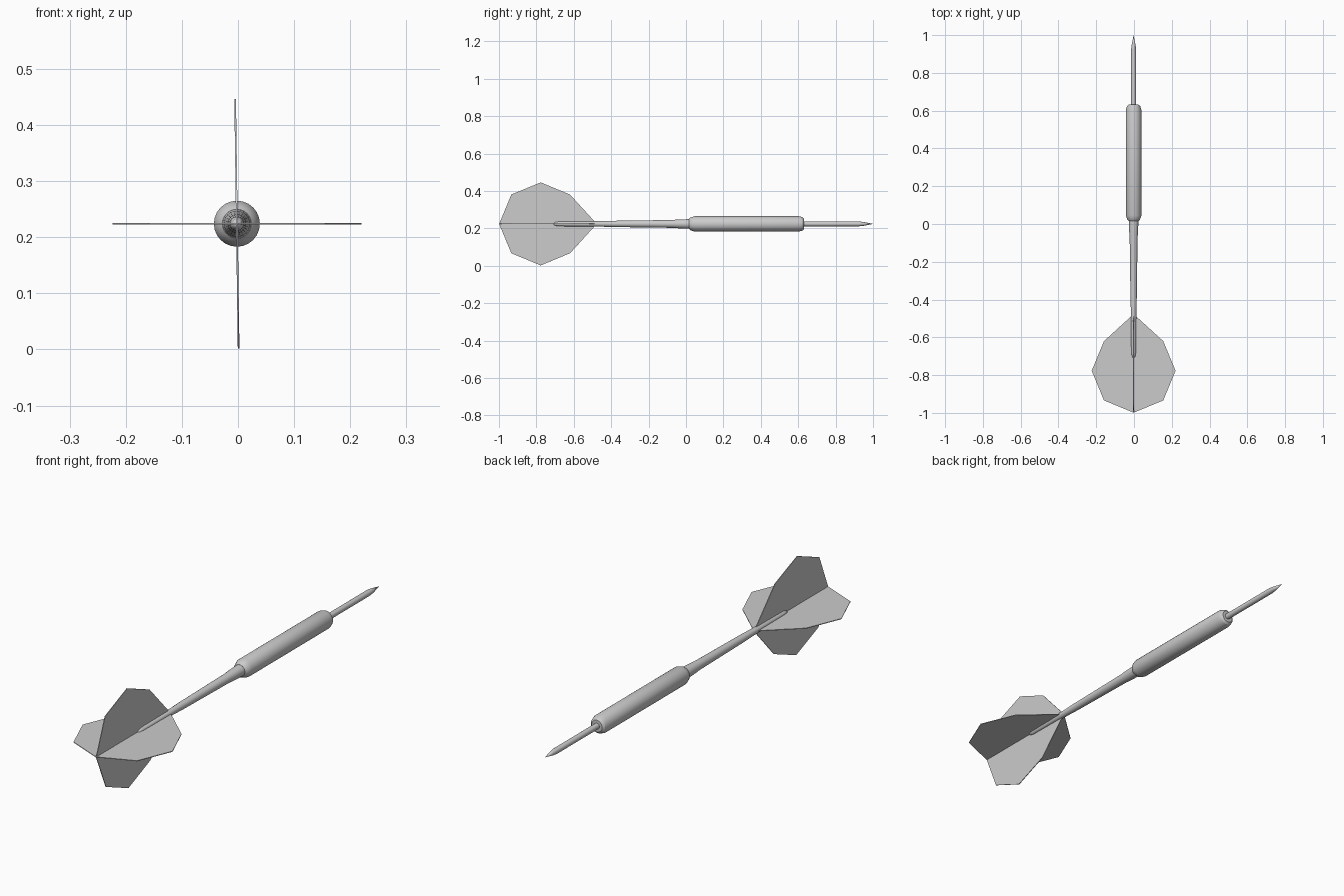
import bpy, bmesh, math
from mathutils import Matrix, Vector

if "Cube" in bpy.data.objects:
    bpy.data.objects.remove(bpy.data.objects["Cube"], do_unlink=True)

AXIS = Vector((-0.002, 0, 0.224))

grey = bpy.data.materials.new("plain grey")
grey.use_nodes = True
grey.diffuse_color = (0.6, 0.6, 0.6, 1)
grey.node_tree.nodes["Principled BSDF"].inputs["Base Color"].default_value = (0.6, 0.6, 0.6, 1)


def finish(name, bm, smooth):
    bmesh.ops.recalc_face_normals(bm, faces=bm.faces)
    mesh = bpy.data.meshes.new(name)
    bm.to_mesh(mesh)
    bm.free()
    mesh.materials.append(grey)
    obj = bpy.data.objects.new(name, mesh)
    obj.location = AXIS
    bpy.context.collection.objects.link(obj)
    if smooth:
        bpy.ops.object.select_all(action="DESELECT")
        obj.select_set(True)
        bpy.context.view_layer.objects.active = obj
        bpy.ops.object.shade_smooth_by_angle(angle=math.radians(30))
    return obj


def turned(name, profile, sides=24):
    """Lathe (position, radius) pairs around the long axis."""
    bm = bmesh.new()
    verts = [bm.verts.new((r, y, 0)) for y, r in profile]
    edges = [bm.edges.new(pair) for pair in zip(verts, verts[1:])]
    bmesh.ops.spin(bm, geom=verts + edges, cent=(0, 0, 0), axis=(0, 1, 0),
                   angle=math.tau, steps=sides, use_duplicate=False)
    bmesh.ops.remove_doubles(bm, verts=bm.verts, dist=0.0001)
    return finish(name, bm, True)


# Turned body: needle, grip and tapering shaft
turned("needle", [(0.6, 0), (0.6, 0.013), (0.925, 0.013), (0.95, 0.010), (1.0, 0)])
turned("barrel", [(0.015, 0), (0.015, 0.026), (0.022, 0.033), (0.045, 0.041),
                  (0.605, 0.041), (0.624, 0.035), (0.632, 0.026), (0.632, 0)])
turned("shaft", [(0.03, 0), (0.03, 0.026), (-0.05, 0.023), (-0.07, 0.021),
                 (-0.40, 0.0165), (-0.46, 0.0145), (-0.68, 0.0125),
                 (-0.70, 0.009), (-0.712, 0)])

# Flight blades: half an octagon with its front corner drawn out along the shaft
RADIUS, CENTRE = 0.222, -0.777
blade = [(0, -0.477)]
for i in range(1, 5):
    a = i * math.pi / 4
    blade.append((RADIUS * math.sin(a), CENTRE + RADIUS * math.cos(a)))

names = ["left_flight", "top_flight", "right_flight", "bottom_flight"]
turns = [0, -90.8, 180, 89.2]
for name, turn in zip(names, turns):
    bm = bmesh.new()
    face = bm.faces.new([bm.verts.new((x, y, -0.0015)) for x, y in blade])
    moved = bmesh.ops.extrude_face_region(bm, geom=[face])["geom"]
    bmesh.ops.translate(bm, vec=(0, 0, 0.003),
                        verts=[g for g in moved if isinstance(g, bmesh.types.BMVert)])
    bm.transform(Matrix.Rotation(math.radians(turn), 4, "Y"))
    finish(name, bm, False)
